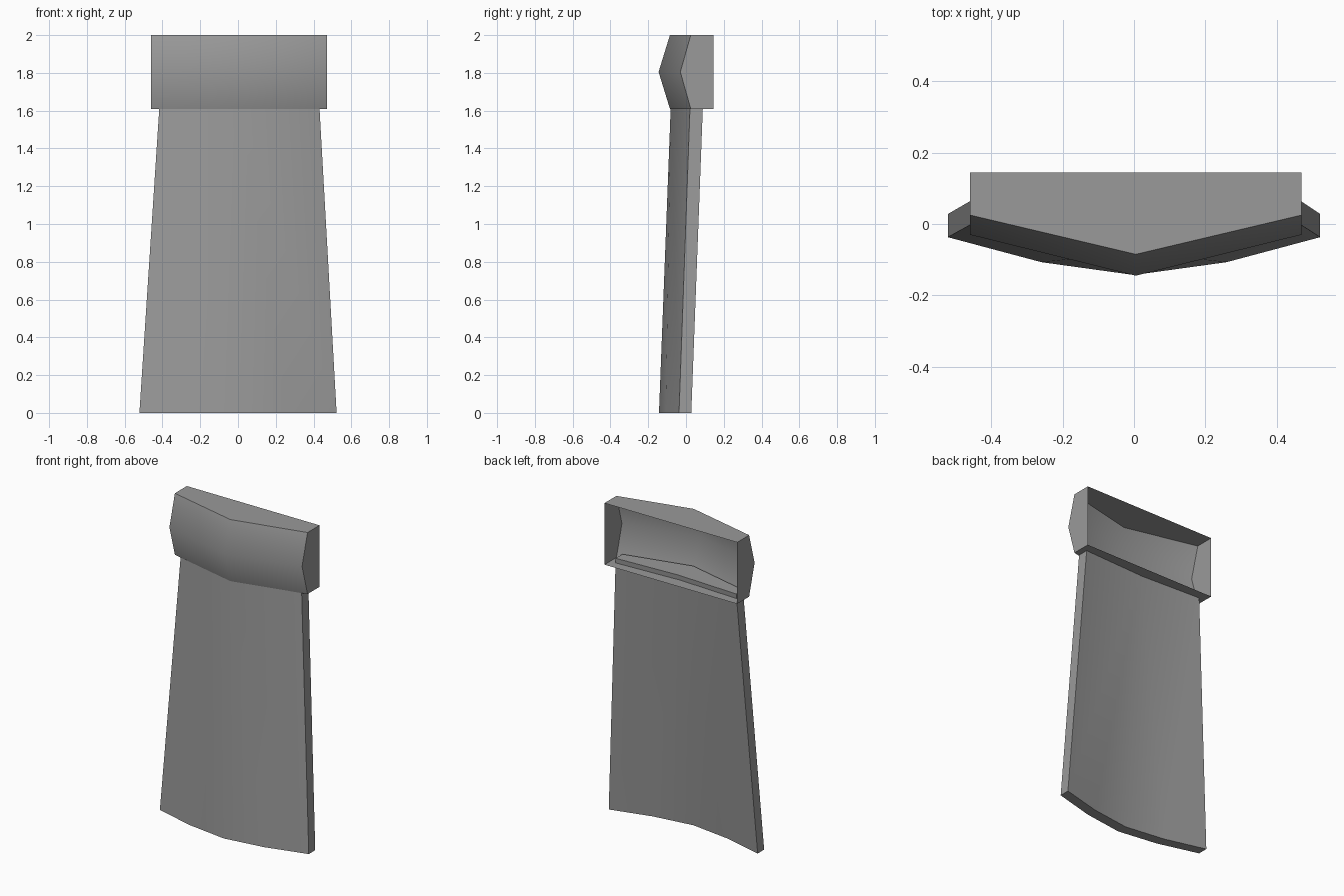
import bpy
import bmesh
import math

cube = bpy.data.objects.get("Cube")
if cube:
    bpy.data.objects.remove(cube, do_unlink=True)

grey = bpy.data.materials.new("mid_grey")
grey.use_nodes = True
grey.diffuse_color = (0.32, 0.32, 0.32, 1)
bsdf = grey.node_tree.nodes["Principled BSDF"]
bsdf.inputs["Base Color"].default_value = (0.32, 0.32, 0.32, 1)
bsdf.inputs["Roughness"].default_value = 0.8


def finish(name, bm):
    """Turn a bmesh into a smooth object with sharp corners."""
    mesh = bpy.data.meshes.new(name)
    bm.to_mesh(mesh)
    bm.free()
    mesh.materials.append(grey)
    obj = bpy.data.objects.new(name, mesh)
    bpy.context.collection.objects.link(obj)
    bpy.ops.object.select_all(action="DESELECT")
    obj.select_set(True)
    bpy.context.view_layer.objects.active = obj
    bpy.ops.object.shade_smooth_by_angle(angle=math.radians(40))
    return obj


def row(bm, points, z):
    return [bm.verts.new((x, y, z)) for x, y in points]


def bridge(bm, a, b):
    """Join two rows of equal length with quads."""
    for i in range(len(a) - 1):
        bm.faces.new((a[i], a[i + 1], b[i + 1], b[i]))


# Belt: pointed front shell, closed above and below, open at the back
LEFT, RIGHT, MID, BACK = 0.47, -0.46, 0.005, 0.145
bm = bmesh.new()
rings = []
for z, side_y, peak_y in ((1.61, 0.025, -0.085), (1.805, -0.03, -0.145), (2.0, 0.025, -0.085)):
    outline = [(RIGHT, BACK), (RIGHT, side_y), (MID, peak_y), (LEFT, side_y), (LEFT, BACK)]
    rings.append(row(bm, outline, z))
for lower, upper in zip(rings, rings[1:]):
    bridge(bm, lower, upper)
bm.faces.new(rings[0][::-1])
bm.faces.new(rings[-1])
finish("belt", bm)

# Hanging panel: thick cloth that flares and curves towards the hem
bm = bmesh.new()


def sheet(side_top, peak_top, side_hem, half_hem, peak_hem):
    """One face of the cloth, its hem fanning out from the top centre."""
    top = row(bm, [(-0.415, side_top), (MID, peak_top), (0.43, side_top)], 1.64)
    hem = row(bm, [(-0.522, side_hem), (-0.26, half_hem), (0, peak_hem),
                   (0.26, half_hem), (0.522, side_hem)], 0)
    for face in ((top[0], hem[0], hem[1], top[1]), (top[1], hem[1], hem[2]),
                 (top[1], hem[2], hem[3]), (top[1], hem[3], hem[4], top[2])):
        bm.faces.new(face)
    return top, hem


front_top, front_hem = sheet(0.022, -0.08, -0.037, -0.107, -0.143)
back_top, back_hem = sheet(0.09, 0.07, 0.028, -0.04, -0.075)
bridge(bm, front_top, back_top)
bridge(bm, front_hem, back_hem)
for end in (0, -1):
    bm.faces.new((front_top[end], front_hem[end], back_hem[end], back_top[end]))
bmesh.ops.recalc_face_normals(bm, faces=bm.faces)
finish("hanging_panel", bm)
